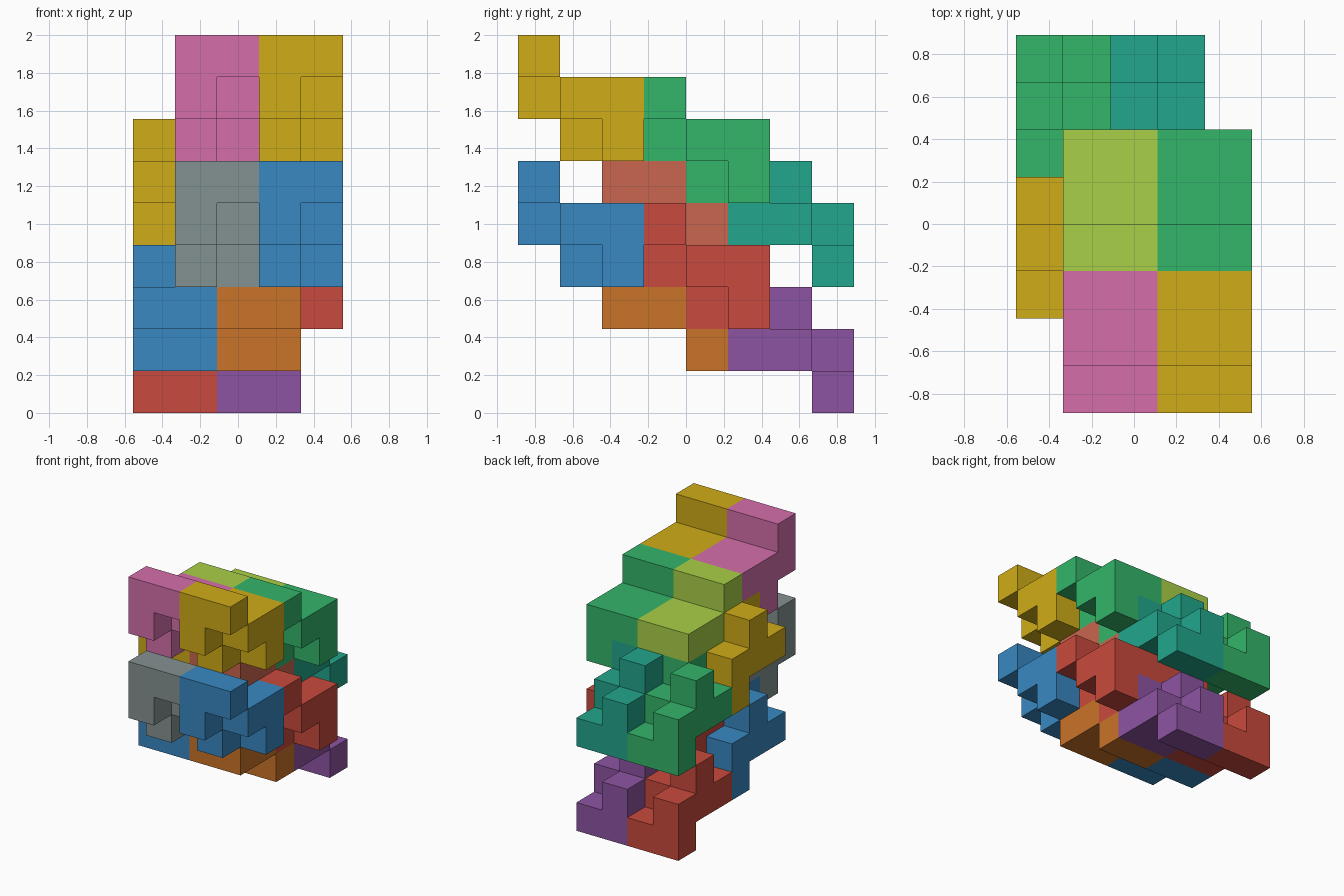
import bpy, bmesh
from mathutils import Vector

if "Cube" in bpy.data.objects:
    bpy.data.objects.remove(bpy.data.objects["Cube"])

U = 2 / 9                                # cube size: the stack is nine cubes tall
ORIGIN = Vector((-2.5, -4, 0))           # centres the 5 x 8 cube footprint

# one nine-cube interlocking piece: an overhanging lip, a plate and staggered pegs
PIECE = {(0, 0, 2), (1, 0, 2), (0, 0, 1),
         (0, 1, 1), (1, 1, 1), (0, 1, 0),
         (0, 2, 1), (1, 2, 1), (1, 2, 0)}
# the mating piece is the same shape turned half a turn about x
TURNED = {(x, 2 - y, 2 - z) for x, y, z in PIECE}

COLOURS = {
    "pink": "D56FAA", "yellow": "D0AC18", "lime": "A9D047", "green": "33B56A",
    "grey": "849291", "blue": "3888C2", "red": "C94A3D", "teal": "22A68C",
    "salmon": "C9664E", "purple": "8D54A2", "orange": "CA7328",
}


def linear(c):
    return c / 12.92 if c <= 0.04045 else ((c + 0.055) / 1.055) ** 2.4


def material(name):
    mat = bpy.data.materials.get(name)
    if mat is None:
        mat = bpy.data.materials.new(name)
        h = COLOURS[name]
        mat.diffuse_color = [linear(int(h[i:i + 2], 16) / 255) for i in (0, 2, 4)] + [1]
        mat.use_nodes = True
        mat.node_tree.nodes["Principled BSDF"].inputs["Base Color"].default_value = mat.diffuse_color
    return mat


def build_piece(name, cells, offset, colour):
    """Closed skin of a set of unit cubes: a quad wherever a cube has no neighbour."""
    bm = bmesh.new()
    for cell in cells:
        for axis in range(3):
            for side in (-1, 1):
                step = Vector((0, 0, 0))
                step[axis] = side
                if tuple(int(a + b) for a, b in zip(cell, step)) in cells:
                    continue
                u, v = Vector((0, 0, 0)), Vector((0, 0, 0))
                u[(axis + 1) % 3] = 0.5
                v[(axis + 2) % 3] = 0.5 * side
                mid = Vector(cell) + Vector((0.5, 0.5, 0.5)) + step * 0.5
                bm.faces.new([bm.verts.new(mid + d) for d in (-u - v, u - v, u + v, v - u)])
    bmesh.ops.remove_doubles(bm, verts=bm.verts, dist=1e-4)
    for vert in bm.verts:
        vert.co = (vert.co + Vector(offset) + ORIGIN) * U
    mesh = bpy.data.meshes.new(name)
    bm.to_mesh(mesh)
    bm.free()
    mesh.materials.append(material(colour))
    bpy.context.collection.objects.link(bpy.data.objects.new(name, mesh))


# colours per layer: (left, right) for each row from front to back
LAYERS = [
    ("lower", 0, [("grey", "blue"), ("red", "red")],
                 [("blue", "orange"), ("red", "purple")]),
    ("upper", 3, [("pink", "yellow"), ("lime", "green")],
                 [("yellow", "salmon"), ("green", "teal")]),
]

for layer, lift, top_colours, under_colours in LAYERS:
    for row, depth in enumerate(("front", "back")):
        for col, side in enumerate(("left", "right")):
            # each row sits three cubes further back and one cube lower
            build_piece(f"{layer}_top_block_{depth}_{side}", PIECE,
                        (1 + 2 * col, 3 * row, 3 - row + lift), top_colours[row][col])
            build_piece(f"{layer}_under_block_{depth}_{side}", TURNED,
                        (2 * col, 2 + 3 * row, 1 - row + lift), under_colours[row][col])
